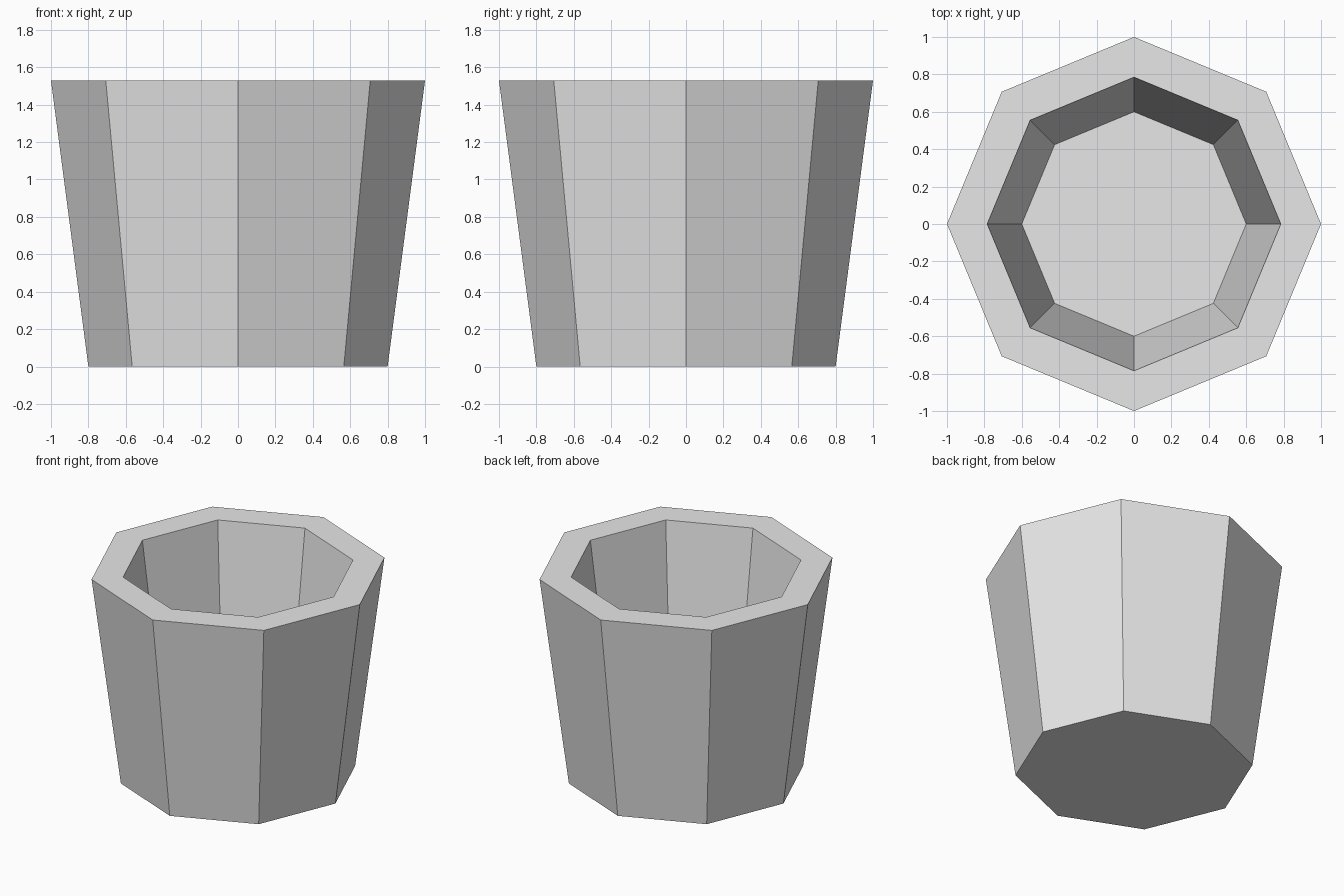
import bpy, bmesh
from math import cos, sin, tau

old = bpy.data.objects.get("Cube")
if old:
    bpy.data.objects.remove(old, do_unlink=True)

SIDES = 8
# (radius, height): outer foot, outer rim, inner rim, inner floor
PROFILE = [(0.8, 0), (1.0, 1.53), (0.785, 1.53), (0.6, 0.12)]

# Plain light grey material
grey = bpy.data.materials.new("light_grey")
grey.use_nodes = True
colour = (0.8, 0.8, 0.8, 1)
grey.diffuse_color = colour
grey.node_tree.nodes["Principled BSDF"].inputs["Base Color"].default_value = colour


def ring(bm, radius, height):
    angles = [tau * i / SIDES for i in range(SIDES)]
    return [bm.verts.new((radius * cos(a), radius * sin(a), height)) for a in angles]


# Hollow octagonal pot: rings joined by flat quads, capped below and inside
bm = bmesh.new()
rings = [ring(bm, r, z) for r, z in PROFILE]
for low, high in zip(rings, rings[1:]):
    for i in range(SIDES):
        j = (i + 1) % SIDES
        bm.faces.new((low[i], low[j], high[j], high[i]))
bm.faces.new(list(reversed(rings[0])))
bm.faces.new(rings[-1])
bmesh.ops.recalc_face_normals(bm, faces=bm.faces)

mesh = bpy.data.meshes.new("pot")
bm.to_mesh(mesh)
bm.free()
mesh.materials.append(grey)
bpy.context.collection.objects.link(bpy.data.objects.new("pot", mesh))
